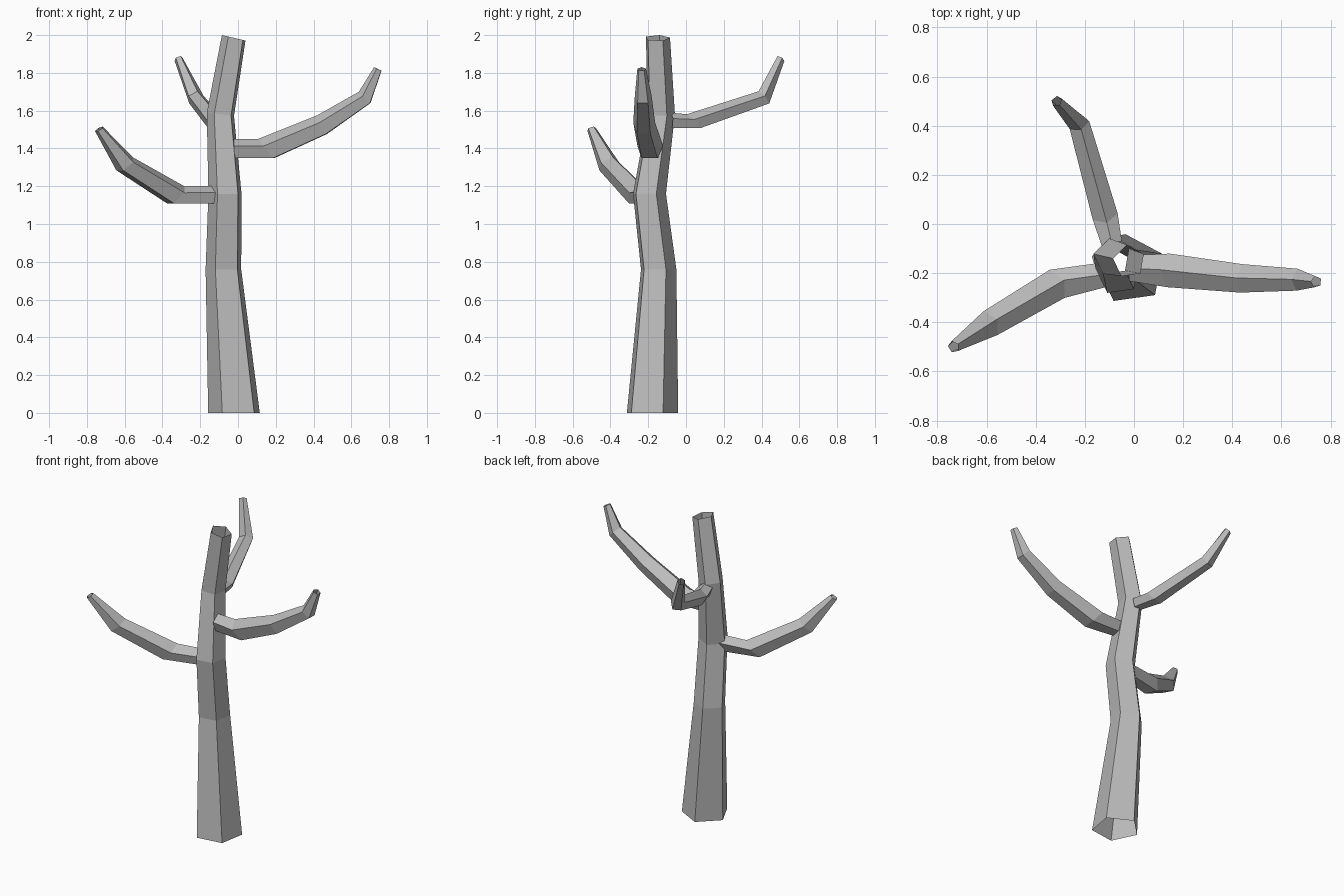
import bpy, bmesh
from math import sin, cos, radians
from mathutils import Vector

cube = bpy.data.objects.get("Cube")
if cube:
    bpy.data.objects.remove(cube)

SIDES = 5

grey = bpy.data.materials.new("bark_grey")
grey.use_nodes = True
colour = (0.5, 0.5, 0.5, 1)
grey.diffuse_color = colour
grey.node_tree.nodes["Principled BSDF"].inputs["Base Color"].default_value = colour


def ring_points(center, radius, heading, pitch, twist):
    """Five-sided ring facing along the given heading and pitch."""
    h, p = radians(heading), radians(pitch)
    normal = Vector((cos(p) * cos(h), cos(p) * sin(h), sin(p)))
    up = Vector((-sin(p) * cos(h), -sin(p) * sin(h), cos(p)))
    side = normal.cross(up)
    for k in range(SIDES):
        a = radians(twist + 360 * k / SIDES)
        yield Vector(center) + radius * (up * cos(a) + side * sin(a))


def limb(name, rings, twist=0):
    """Open-ended faceted tube through rings of (center, radius, heading, pitch)."""
    bm = bmesh.new()
    loops = [[bm.verts.new(v) for v in ring_points(*r, twist)] for r in rings]
    for low, high in zip(loops, loops[1:]):
        for k in range(SIDES):
            n = (k + 1) % SIDES
            bm.faces.new((low[k], low[n], high[n], high[k]))
    bmesh.ops.recalc_face_normals(bm, faces=bm.faces)
    mesh = bpy.data.meshes.new(name)
    bm.to_mesh(mesh)
    bm.free()
    mesh.materials.append(grey)
    obj = bpy.data.objects.new(name, mesh)
    bpy.context.collection.objects.link(obj)


# Crooked trunk, hollow at both ends
limb("trunk", [
    ((-0.015, -0.185, 0.00), 0.145, 0, 90),
    ((-0.073, -0.150, 0.76), 0.100, 0, 90),
    ((-0.065, -0.198, 1.16), 0.093, 0, 90),
    ((-0.090, -0.135, 1.58), 0.077, 0, 84),
    ((-0.020, -0.152, 1.985), 0.068, 0, 77),
], twist=-10)

# Branches: root, elbow, then tapering up to the tip
limb("left_branch", [
    ((-0.02, -0.180, 1.395), 0.055, 0, 0),
    ((0.154, -0.190, 1.395), 0.072, -5, 39),
    ((0.445, -0.222, 1.520), 0.061, -5, 27),
    ((0.673, -0.227, 1.667), 0.047, -3, 45),
    ((0.742, -0.235, 1.820), 0.024, -3, 65),
])
limb("right_branch", [
    ((-0.115, -0.205, 1.15), 0.053, 198, 0),
    ((-0.325, -0.250, 1.15), 0.068, 208, 43),
    ((-0.595, -0.410, 1.315), 0.059, 211, 50),
    ((-0.735, -0.500, 1.503), 0.025, 211, 58),
])
limb("back_branch", [
    ((-0.09, -0.080, 1.545), 0.044, 105, 0),
    ((-0.120, 0.041, 1.541), 0.055, 105, 43),
    ((-0.225, 0.410, 1.667), 0.045, 112, 38),
    ((-0.315, 0.500, 1.875), 0.024, 128, 52),
])
